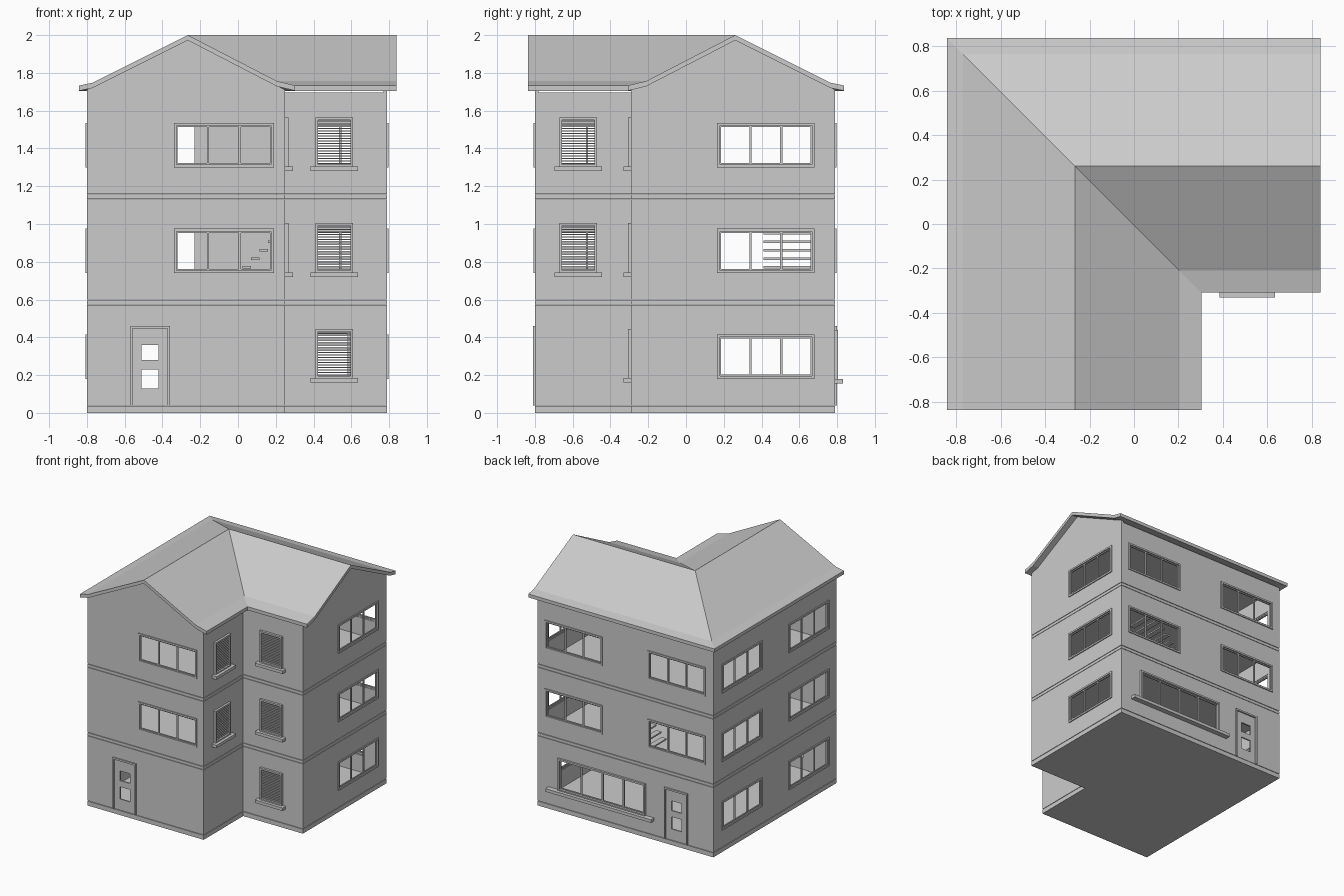
import bpy, bmesh
from mathutils import Vector

if "Cube" in bpy.data.objects:
    bpy.data.objects.remove(bpy.data.objects["Cube"])

# footprint of the L-shaped house
X0, X1, XI = -0.80, 0.79, 0.25
Y0, Y1, YI = -0.80, 0.79, -0.29
RX, RY = -0.265, 0.26          # ridge lines
T = 0.02                       # wall thickness

# each side maps (along wall, outward depth, height) to a point
SIDES = {
    "front":       lambda u, d, z: (u, Y0 - d, z),
    "inner_front": lambda u, d, z: (u, YI - d, z),
    "back":        lambda u, d, z: (u, Y1 + d, z),
    "left":        lambda u, d, z: (X0 - d, u, z),
    "right":       lambda u, d, z: (X1 + d, u, z),
    "inner_right": lambda u, d, z: (XI + d, u, z),
}


def finish(name, bm):
    bmesh.ops.recalc_face_normals(bm, faces=bm.faces)
    me = bpy.data.meshes.new(name)
    bm.to_mesh(me)
    bm.free()
    ob = bpy.data.objects.new(name, me)
    bpy.context.collection.objects.link(ob)
    return ob


def extrude(bm, offset):
    r = bmesh.ops.extrude_face_region(bm, geom=bm.faces[:], use_keep_orig=True)
    vs = [g for g in r["geom"] if isinstance(g, bmesh.types.BMVert)]
    bmesh.ops.translate(bm, verts=vs, vec=offset)


def panel(name, side, u0, u1, z0, z1, holes, d=0.0, t=T):
    """Flat panel of thickness t with rectangular holes (u0,u1,z0,z1)."""
    P = SIDES[side]
    us = sorted({u0, u1, *[h[0] for h in holes], *[h[1] for h in holes]})
    zs = sorted({z0, z1, *[h[2] for h in holes], *[h[3] for h in holes]})
    bm = bmesh.new()
    grid = [[bm.verts.new(P(u, d, z)) for z in zs] for u in us]
    for i in range(len(us) - 1):
        for j in range(len(zs) - 1):
            cu, cz = (us[i] + us[i + 1]) / 2, (zs[j] + zs[j + 1]) / 2
            if any(h[0] < cu < h[1] and h[2] < cz < h[3] for h in holes):
                continue
            bm.faces.new((grid[i][j], grid[i + 1][j], grid[i + 1][j + 1], grid[i][j + 1]))
    bmesh.ops.delete(bm, geom=[v for v in bm.verts if not v.link_faces], context="VERTS")
    extrude(bm, Vector(P(0, -t, 0)) - Vector(P(0, 0, 0)))
    return finish(name, bm)


def boxes(name, side, items):
    """Boxes (u0,u1,d0,d1,z0,z1) on a side, joined in one object."""
    P = SIDES[side]
    bm = bmesh.new()
    for u0, u1, d0, d1, z0, z1 in items:
        a, b = Vector(P(u0, d0, z0)), Vector(P(u1, d1, z1))
        c, s = (a + b) / 2, b - a
        for v in bmesh.ops.create_cube(bm, size=1)["verts"]:
            v.co = [c[k] + v.co[k] * abs(s[k]) for k in range(3)]
    return finish(name, bm)


def prism(name, pts, offset):
    bm = bmesh.new()
    bm.faces.new([bm.verts.new(p) for p in pts])
    extrude(bm, Vector(offset))
    return finish(name, bm)


def sliding_window(side, u0, u1, z0, z1, panes=3, out=0.008):
    b = 0.014
    panel(side + "_window_frame", side, u0, u1, z0, z1,
          [(u0 + b, u1 - b, z0 + b, z1 - b)], out, 0.024)
    w = (u1 - u0 - 2 * b) / panes
    holes = [(u0 + b + w * i + 0.006, u0 + b + w * (i + 1) - 0.006, z0 + b + 0.008, z1 - b - 0.008)
             for i in range(panes)]
    panel(side + "_window_sashes", side, u0 + b, u1 - b, z0 + b, z1 - b, holes, -0.002, 0.01)


def blind_window(side, u0, u1, z0, z1):
    b = 0.014
    panel(side + "_blind_frame", side, u0, u1, z0, z1,
          [(u0 + b, u1 - b, z0 + b, z1 - b)], 0.018, 0.03)
    n = 18
    p = (z1 - z0 - 2 * b) / n
    boxes(side + "_blind_slats", side,
          [(u0 + b, u1 - b, -0.006, 0.008, z0 + b + p * (i + .25), z0 + b + p * (i + .75)) for i in range(n)])
    boxes(side + "_sill", side, [(u0 - 0.025, u1 + 0.025, 0, 0.042, z0 - 0.02, z0 + 0.004)])


def door(side, z0):
    u0, u1, z1 = -0.57, -0.36, 0.46
    panel(side + "_door_frame", side, u0, u1, z0, z1, [(u0 + .012, u1 - .012, z0, z1 - .014)], 0.01, 0.03)
    panel(side + "_door_leaf", side, u0 + .012, u1 - .012, z0, z1 - .014,
          [(-0.51, -0.42, 0.28, 0.36), (-0.51, -0.42, 0.13, 0.23)], -0.002, 0.012)


# storeys: walls, windows, doors and floor slabs
SPAN = {"front": (X0, XI), "inner_front": (XI, X1), "back": (X0, X1),
        "left": (Y0, Y1), "right": (YI, Y1), "inner_right": (Y0, YI)}
OUTLINE = [(X0, Y0), (XI, Y0), (XI, YI), (X1, YI), (X1, Y1), (X0, Y1)]
for level, z0 in enumerate((0.04, 0.60, 1.16)):
    sliding = {"left": [(-0.70, -0.185), (0.165, 0.68)], "right": [(0.165, 0.68)]}
    blinds = {"inner_front": [(0.41, 0.61)]}
    if level:
        sliding["front"] = [(-0.34, 0.19)]
        sliding["back"] = [(-0.73, -0.21), (0.20, 0.72)]
        blinds["inner_right"] = [(-0.67, -0.47)]
    for side, (a, b) in SPAN.items():
        holes = []
        for u0, u1 in sliding.get(side, []):
            wz = (z0 + 0.14, z0 + 0.375)
            sliding_window(side, u0, u1, *wz)
            holes.append((u0 + .004, u1 - .004, wz[0] + .004, wz[1] - .004))
        for u0, u1 in blinds.get(side, []):
            wz = (z0 + 0.14, z0 + 0.405)
            blind_window(side, u0, u1, *wz)
            holes.append((u0 + .004, u1 - .004, wz[0] + .004, wz[1] - .004))
        if level == 0 and side in ("front", "back"):
            door(side, z0)
            holes.append((-0.566, -0.364, z0, 0.456))
        if level == 0 and side == "back":
            # wide ground-floor window with a deep sill
            sliding_window(side, -0.19, 0.60, 0.175, 0.44, 4, 0.016)
            boxes("back_wide_sill", side, [(-0.265, 0.69, 0, 0.042, 0.155, 0.18)])
            holes.append((-0.186, 0.596, 0.179, 0.436))
        panel(f"{side}_wall_{level + 1}", side, a, b, z0, z0 + 0.53, holes)
    low = 0.0 if level == 0 else z0 - 0.027
    prism(f"floor_{level + 1}", [(x, y, low) for x, y in OUTLINE], (0, 0, z0 - 0.004 - low))

prism("ceiling", [(x, y, 1.685) for x, y in OUTLINE], (0, 0, 0.012))

# inside stair on the middle storey
bm = bmesh.new()
for i in range(11):
    x, z = -0.11 + i * 0.045, 0.63 + i * 0.045
    vs = [bm.verts.new(p) for p in ((x, 0.41, z), (x + .045, 0.41, z), (x + .045, 0.67, z), (x, 0.67, z))]
    bm.faces.new(vs)
extrude(bm, Vector((0, 0, 0.012)))
finish("stair_treads", bm)

# gable walls
prism("front_gable", [(X0, Y0, 1.69), (XI, Y0, 1.69), (XI, Y0, 1.71), (RX, Y0, 1.972), (X0, Y0, 1.71)], (0, T, 0))
prism("right_gable", [(X1, YI, 1.69), (X1, Y1, 1.69), (X1, Y1, 1.71), (X1, RY, 1.972), (X1, YI, 1.71)], (-T, 0, 0))

# roof: flared profile swept round the L with a mitred corner
top = [(-0.577, 1.733), (-0.505, 1.748), (0, 2.0), (0.47, 1.757), (0.568, 1.733)]
ring = top + [(o, z - 0.028) for o, z in reversed(top)]
bm = bmesh.new()
stations = [[bm.verts.new((RX + o, -0.837, z)) for o, z in ring],
            [bm.verts.new((RX + o, RY - o, z)) for o, z in ring],
            [bm.verts.new((0.84, RY - o, z)) for o, z in ring]]
n = len(ring)
for s, e in zip(stations, stations[1:]):
    for i in range(n):
        j = (i + 1) % n
        bm.faces.new((s[i], s[j], e[j], e[i]))
for s in (stations[0], stations[2]):
    for i in range(len(top) - 1):
        bm.faces.new((s[i], s[i + 1], s[n - 2 - i], s[n - 1 - i]))
finish("roof", bm)
